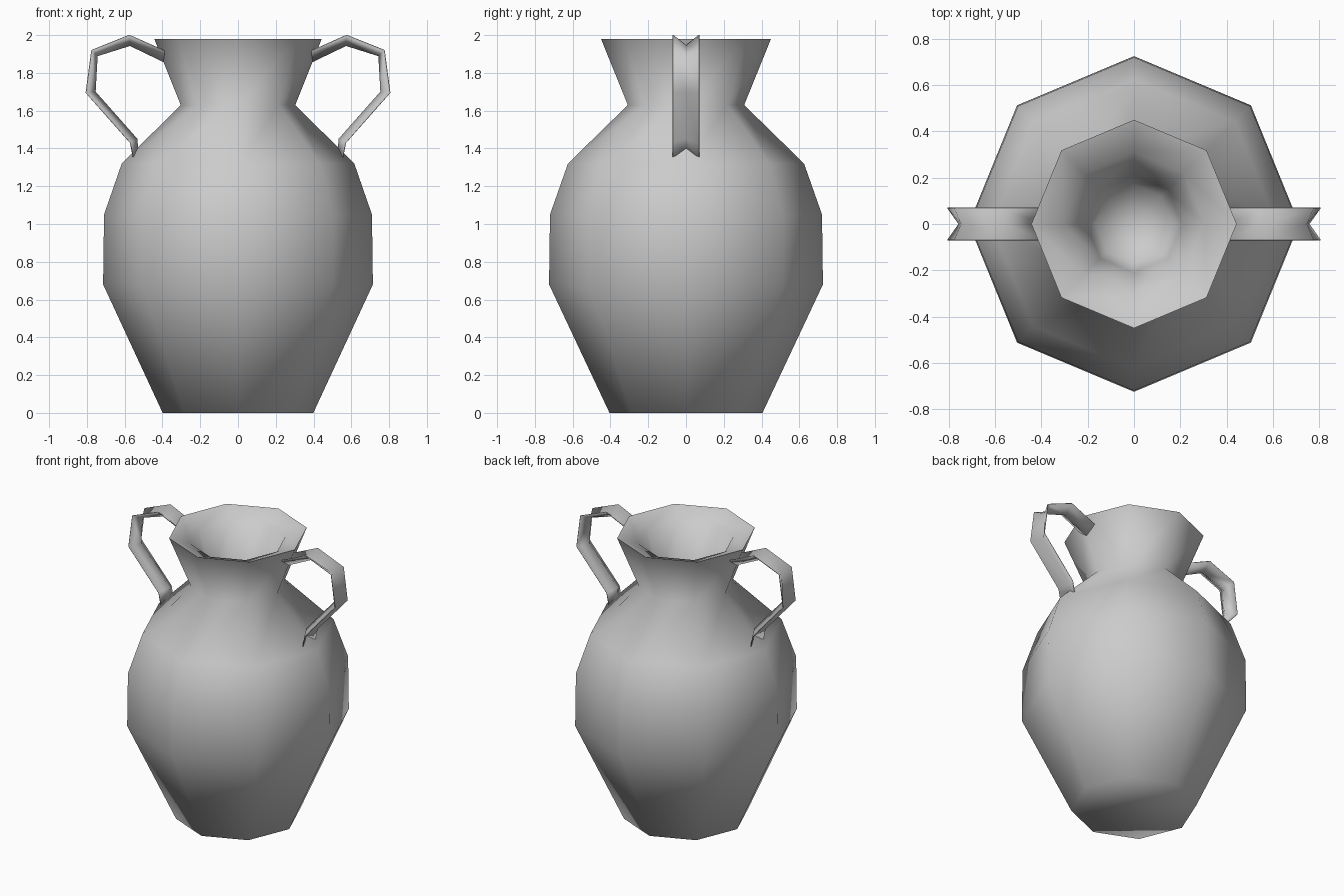
import bpy, bmesh, math

if "Cube" in bpy.data.objects:
    bpy.data.objects.remove(bpy.data.objects["Cube"])

SIDES = 8


def finish(bm, name):
    bmesh.ops.recalc_face_normals(bm, faces=bm.faces)
    me = bpy.data.meshes.new(name)
    bm.to_mesh(me)
    bm.free()
    ob = bpy.data.objects.new(name, me)
    bpy.context.collection.objects.link(ob)
    bpy.ops.object.select_all(action='DESELECT')
    ob.select_set(True)
    bpy.context.view_layer.objects.active = ob
    bpy.ops.object.shade_smooth_by_angle(angle=math.radians(75))
    return ob


def bridge(bm, rows, closed):
    for a, b in zip(rows, rows[1:]):
        n = len(a)
        for i in range(n if closed else n - 1):
            j = (i + 1) % n
            bm.faces.new((a[i], a[j], b[j], b[i]))


# Vase body: eight-sided lathe, outside up to the rim, then down the throat
profile = [(0.405, 0), (0.725, 0.68), (0.72, 1.05), (0.625, 1.32), (0.308, 1.63),
           (0.45, 1.98), (0.31, 1.93), (0.21, 1.63), (0.17, 1.5)]
bm = bmesh.new()
rings = []
for r, z in profile:
    rings.append([bm.verts.new((0.985 * r * math.cos(k * math.tau / SIDES),
                                r * math.sin(k * math.tau / SIDES), z))
                  for k in range(SIDES)])
bridge(bm, rings, True)
bm.faces.new(rings[0])
center = bm.verts.new((0, 0, 1.46))
for k in range(SIDES):
    bm.faces.new((rings[-1][k], rings[-1][(k + 1) % SIDES], center))
finish(bm, "vase_body")

# Handles: V-shaped channel, side edges outside and valley inside (x, z)
edge = [(0.385, 1.915), (0.575, 2.0), (0.775, 1.92), (0.805, 1.695), (0.57, 1.43), (0.555, 1.355)]
valley = [(0.395, 1.86), (0.572, 1.945), (0.745, 1.89), (0.756, 1.70), (0.535, 1.45), (0.53, 1.385)]
for side, name in ((1, "right_handle"), (-1, "left_handle")):
    bm = bmesh.new()
    rows = [[bm.verts.new((side * e[0], -0.07, e[1])),
             bm.verts.new((side * v[0], 0, v[1])),
             bm.verts.new((side * e[0], 0.07, e[1]))] for e, v in zip(edge, valley)]
    bridge(bm, rows, False)
    ob = finish(bm, name)
    mod = ob.modifiers.new("thickness", 'SOLIDIFY')
    mod.thickness = 0.005
    mod.offset = 0
